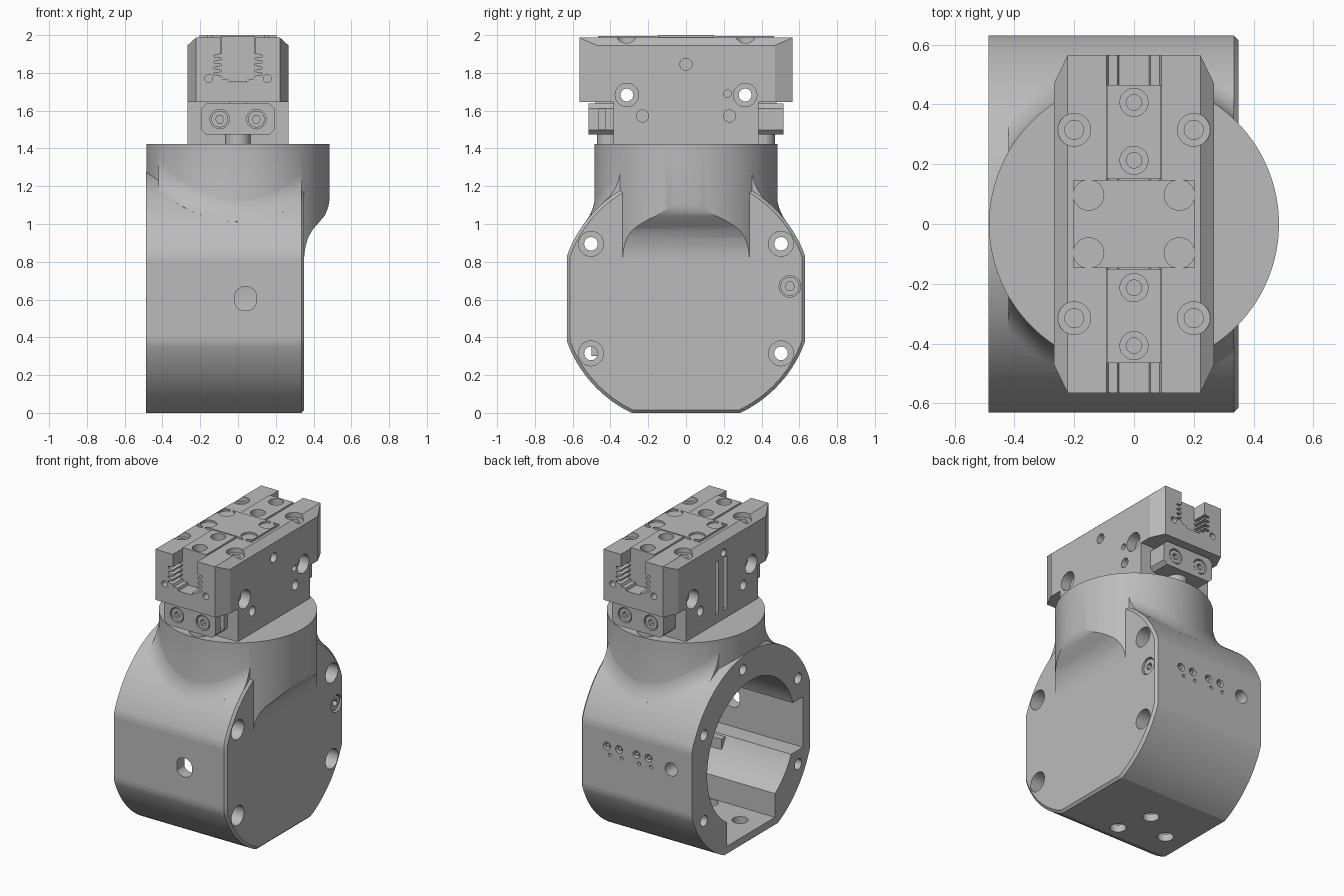
import bpy, bmesh, math
from mathutils import Vector

if "Cube" in bpy.data.objects:
    bpy.data.objects.remove(bpy.data.objects["Cube"])

grey = bpy.data.materials.new("metal grey")
grey.use_nodes = True
color = (0.5, 0.5, 0.5, 1)
grey.diffuse_color = color
grey.node_tree.nodes["Principled BSDF"].inputs["Base Color"].default_value = color


# ---- helpers ----
def loft(name, sections):
    """Closed solid through loops with equal point counts."""
    bm = bmesh.new()
    rings = [[bm.verts.new(p) for p in s] for s in sections]
    n = len(rings[0])
    for a, b in zip(rings, rings[1:]):
        for i in range(n):
            j = (i + 1) % n
            bm.faces.new((a[i], a[j], b[j], b[i]))
    bm.faces.new(rings[0])
    bm.faces.new(rings[-1])
    bmesh.ops.recalc_face_normals(bm, faces=bm.faces)
    mesh = bpy.data.meshes.new(name)
    bm.to_mesh(mesh)
    bm.free()
    mesh.materials.append(grey)
    ob = bpy.data.objects.new(name, mesh)
    bpy.context.collection.objects.link(ob)
    return ob


def place(axis, p, t):
    u, v = p
    return {"x": (t, u, v), "y": (u, t, v), "z": (u, v, t)}[axis]


def prism(pts, axis, a, b, name="cutter"):
    return loft(name, [[place(axis, p, t) for p in pts] for t in (a, b)])


def circle(u, v, r, n=32):
    return [(u + r * math.cos(math.tau * i / n), v + r * math.sin(math.tau * i / n)) for i in range(n)]


def rod(u, v, r, axis, a, b, name="cutter", n=32):
    return prism(circle(u, v, r, n), axis, a, b, name)


def rect(u0, u1, v0, v1):
    return [(u0, v0), (u1, v0), (u1, v1), (u0, v1)]


def boolean(ob, others, op="DIFFERENCE"):
    for o in others:
        m = ob.modifiers.new(op, "BOOLEAN")
        m.operation, m.object, m.solver = op, o, "EXACT"
    deps = bpy.context.evaluated_depsgraph_get()
    mesh = bpy.data.meshes.new_from_object(ob.evaluated_get(deps))
    ob.modifiers.clear()
    ob.data = mesh
    for o in others:
        bpy.data.objects.remove(o)
    return ob


def mirrored(pts):
    return pts + [(-u, v) for u, v in reversed(pts)]


def screw(name, u, v, r, axis, base, top):
    """Cap screw with a hexagonal socket, its head at top."""
    head = rod(u, v, r, axis, base, top, name)
    depth = (top - base) * 0.5
    return boolean(head, [rod(u, v, r * 0.5, axis, top - depth, top + depth, n=6)])


SIGNS = (-1, 1)
CZ, R = 0.605, 0.67          # centre height and radius of the round body
NECK = 0.485

# ---- round body with flattened sides and bottom ----
outline = [(max(-0.63, min(0.63, u)), max(0.0, v)) for u, v in circle(0, CZ, R, 128)]
inset = [(u * 0.975, CZ + (v - CZ) * 0.975) for u, v in outline]
body = loft("body", [[(x, u, v) for u, v in loop] for x, loop in
                     ((-0.487, outline), (0.335, outline), (0.35, inset))])

# neck with a curved underside where it overhangs the closed face
neck = rod(0, 0, NECK, "z", 0.8, 1.423, n=128)
under = [(0.35, 0.7), (0.35, 0.82), (0.355, 0.87), (0.37, 0.925), (0.395, 0.97), (0.43, 1.01),
         (0.46, 1.045), (0.478, 1.09), (0.486, 1.14), (0.6, 1.14), (0.6, 0.7)]
boolean(neck, [prism(under, "y", -0.6, 0.6)])

# fillet between neck and body, section by section
F, sections = 0.25, []
for i in range(25):
    x = -0.42 + 0.755 * i / 24
    c = math.sqrt(NECK ** 2 - x * x) - 0.004
    yc = c + F
    zc = CZ + math.sqrt((R + F) ** 2 - yc * yc)
    end = math.atan2(CZ - zc, -yc) % math.tau
    half = [(0.66 * math.cos(end - math.pi) * 0.9, CZ + 0.6 * math.sin(end - math.pi))]
    for k in range(11):
        t = end + (math.pi - end) * k / 10
        half.append((yc + F * math.cos(t), min(1.415, zc + F * math.sin(t))))
    sections.append([(x, u, v) for u, v in mirrored(half)])
fillet = loft("fillet", sections)
boolean(body, [neck, fillet], "UNION")

# hollow inside and drilled holes
cuts = [rod(0, CZ, 0.47, "x", -0.6, 0.27, n=96),
        prism(rect(-0.255, 0.255, 0.05, 0.5), "x", -0.6, 0.265),
        prism(rect(-0.553, 0, 0.41, 0.75), "x", -0.6, 0.26),
        rod(0.085, 1.18, 0.035, "x", -0.6, -0.3),
        rod(0.55, 0.67, 0.057, "x", 0.25, 0.5),
        prism([(0.04 + max(-0.055, min(0.055, u)), 0.605 + v) for u, v in circle(0, 0, 0.064)],
              "y", -0.8, -0.4),
        rod(-0.33, 0.67, 0.045, "y", 0.4, 0.8)]
for s in SIGNS:
    for z in (0.315, 0.895):
        cuts += [rod(s * 0.503, z, 0.036, "x", -0.6, 0.5), rod(s * 0.503, z, 0.066, "x", 0.25, 0.5)]
for x, y in ((-0.11, 0.03), (-0.04, -0.2), (-0.335, -0.1)):
    cuts.append(rod(x, y, 0.05, "z", -0.1, 0.2))
for x in (0.15, 0.06, -0.07, -0.16):
    cuts += [rod(x, 0.7, 0.026, "y", 0.59, 0.8), rod(x - 0.02, 0.645, 0.011, "y", 0.6, 0.8, n=16)]
boolean(body, cuts)
for x in (0.15, 0.06, -0.07, -0.16):
    rod(x, 0.7, 0.013, "y", 0.58, 0.62, "connector_pin", 16)
screw("cover_screw", 0.55, 0.67, 0.05, "x", 0.25, 0.34)
prism(rect(-0.5, -0.38, 0.3, 0.4), "x", 0.0, 0.14, "inner_block")

# ---- gripper housing ----
housing = prism(mirrored([(0.268, 1.645), (0.268, 1.945), (0.222, 1.987)]), "y", -0.565, 0.565,
                "gripper_housing")
plan = mirrored([(0.222, -0.565), (0.268, -0.47), (0.268, 0.47), (0.222, 0.565)])
boolean(housing, [prism(plan, "z", 1.6, 2.1)], "INTERSECT")
boolean(housing, [prism(rect(-0.268, 0.268, -0.385, 0.385), "z", 1.41, 1.66)], "UNION")


def toothed(gap, top):
    """Slot cross-section with toothed sides."""
    half = [(0.05 - gap, 1.75 + gap), (0.055 - gap, 1.768 + gap), (0.085 - gap, 1.768 + gap)]
    for k in range(4):
        z = 1.785 + 0.032 * k
        half += [(0.092 - gap, z), (0.128 - gap, z + 0.004), (0.128 - gap, z + 0.014),
                 (0.092 - gap, z + 0.02)]
    return mirrored(half + [(0.092 - gap, top)])


cuts = [prism(toothed(0, 2.1), "y", -0.7, 0.7),
        rod(0, 1.845, 0.032, "x", 0.2, 0.4),
        rod(0.22, 1.69, 0.02, "x", 0.2, 0.4),
        rod(-0.02, 1.87, 0.025, "x", -0.4, -0.2),
        prism(rect(-0.055, -0.02, 1.48, 1.84), "x", -0.4, -0.22),
        prism(rect(0.035, 0.07, 1.48, 1.84), "x", -0.4, -0.22)]
for s in SIGNS:
    cuts.append(rod(s * 0.313, 1.683, 0.034, "x", -0.4, 0.4))
    for t in SIGNS:
        cuts += [rod(s * 0.313, 1.683, 0.062, "x", t * 0.2, t * 0.4),
                 rod(s * 0.23, 1.572, 0.032, "x", t * 0.2, t * 0.4),
                 rod(s * 0.2, t * 0.315, 0.055, "z", 1.955, 2.1),
                 rod(s * 0.2, t * 0.315, 0.032, "z", 1.85, 2.1),
                 rod(s * 0.155, 1.77, 0.021, "y", t * 0.5, t * 0.7)]
boolean(housing, cuts)

# centre cover plate with four screws
cover = prism(rect(-0.203, 0.203, -0.147, 0.147), "z", 1.9, 2.0, "cover_plate")
boolean(cover, [rod(s * 0.152, t * 0.097, 0.051, "z", 1.93, 2.1) for s in SIGNS for t in SIGNS])
for s in SIGNS:
    for t in SIGNS:
        screw("cover_plate_screw", s * 0.152, t * 0.097, 0.044, "z", 1.92, 1.985)

# sliding jaws, end brackets and support posts
for s in SIGNS:
    jaw = prism(toothed(0.003, 1.996), "y", s * 0.15, s * 0.465, "jaw")
    boolean(jaw, [rod(0, s * y, r, "z", z, 2.1) for y in (0.213, 0.407)
                  for r, z in ((0.047, 1.95), (0.026, 1.86))])

    corner = 0.025
    shape = mirrored([(0.192 - corner, 1.473), (0.192, 1.473 + corner),
                      (0.192, 1.637 - corner), (0.192 - corner, 1.637)])
    bracket = prism(shape, "y", s * 0.38, s * 0.515, "end_bracket")
    cuts = [rod(t * 0.097, 1.555, 0.051, "y", s * 0.48, s * 0.6) for t in SIGNS]
    if s < 0:
        cuts += [prism(rect(-0.46, -0.425, 1.5, 1.61), "x", t * 0.15, t * 0.3) for t in SIGNS]
    boolean(bracket, cuts)
    for t in SIGNS:
        screw("bracket_screw", t * 0.097, 1.555, 0.044, "y", s * 0.46, s * 0.51)
    rod(0, s * 0.405, 0.066, "z", 1.415, 1.48, "support_post")
    prism(rect(-0.045, 0.045, 1.63, 1.65), "y", s * 0.38, s * 0.48, "bracket_shim")

# ---- smooth curved faces, keep edges sharp ----
bpy.ops.object.select_all(action="DESELECT")
for ob in bpy.context.collection.objects:
    if ob.type == "MESH" and ob.data.materials and ob.data.materials[0] == grey:
        ob.select_set(True)
        bpy.context.view_layer.objects.active = ob
bpy.ops.object.shade_smooth_by_angle(angle=math.radians(25))
